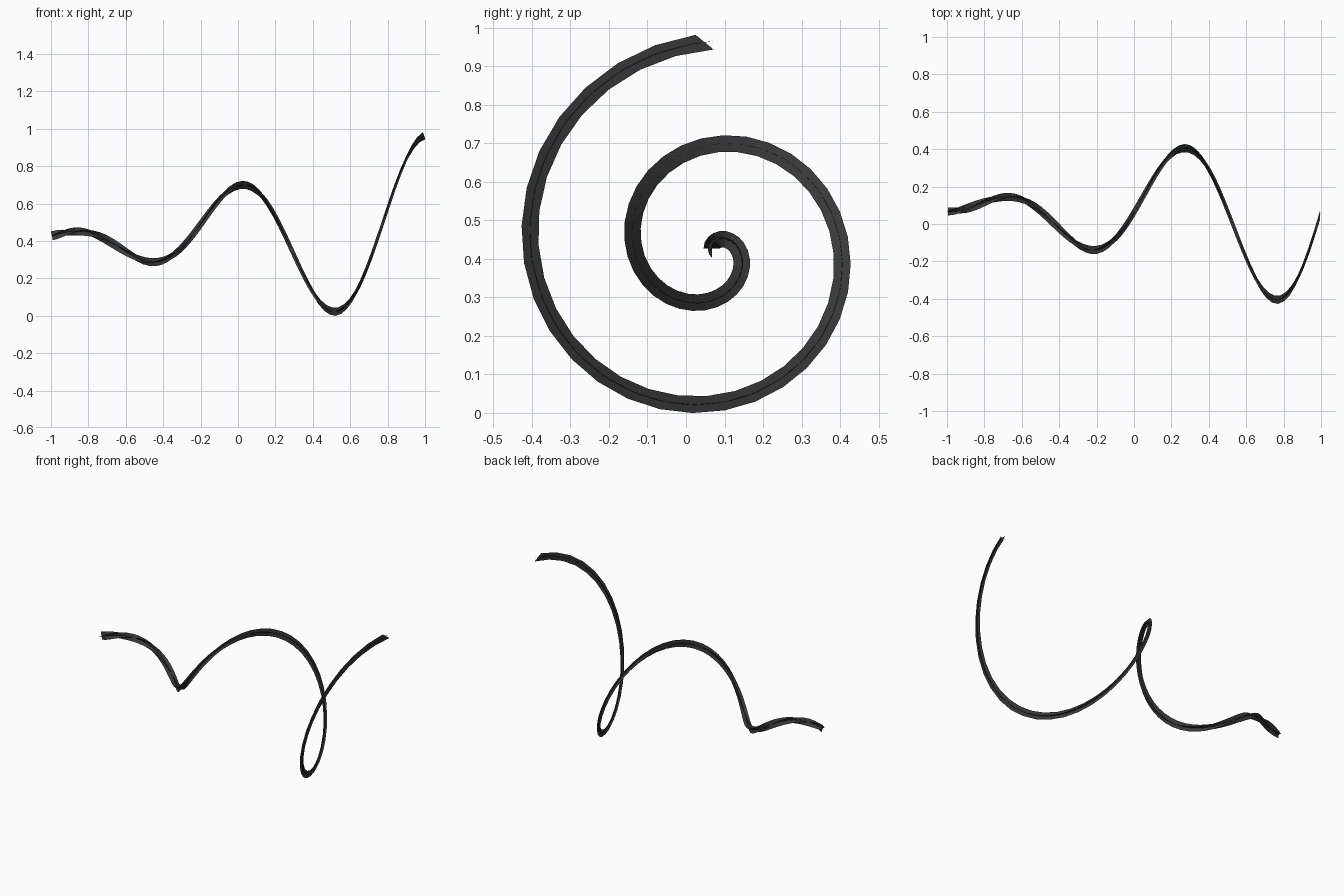
import bpy, math
from mathutils import Vector

if "Cube" in bpy.data.objects:
    bpy.data.objects.remove(bpy.data.objects["Cube"])

STEPS = 64                        # 32 segments per turn, two turns
CY, CZ, R_END = 0.067, 0.427, 0.536
TURN = math.radians(718)
BAND, FIN = 0.0215, 0.024         # half widths of the crossed strips

dark = bpy.data.materials.new("charcoal")
dark.diffuse_color = (0.04, 0.04, 0.04, 1)
dark.use_nodes = True
dark.node_tree.nodes["Principled BSDF"].inputs["Base Color"].default_value = dark.diffuse_color


def path(t):
    # conical spiral around the x axis, tip at x = -1
    a, r = TURN * t, R_END * t
    return Vector((-0.995 + 1.99 * t, CY + r * math.sin(a), CZ + r * math.cos(a)))


def strip(name, offset):
    verts, faces = [], []
    for i in range(STEPS + 1):
        t = i / STEPS
        p = path(t)
        tangent = (path(t + 1e-4) - path(t - 1e-4)).normalized()
        flat = Vector((0, tangent.y, tangent.z)).normalized()
        outward = Vector((0, -flat.z, flat.y))
        d = offset(t, tangent, flat, outward)
        verts += [p + d, p - d]
    for i in range(STEPS):
        a = 2 * i
        faces.append((a, a + 1, a + 3, a + 2))
    me = bpy.data.meshes.new(name)
    me.from_pydata(verts, [], faces)
    me.materials.append(dark)
    ob = bpy.data.objects.new(name, me)
    bpy.context.collection.objects.link(ob)


# wide ribbon facing along the axis, with its end cut on a slant
strip("spiral_band", lambda t, tan, flat, out:
      out * BAND - tan * 0.022 * min(1, 2 * t))

# narrow rib crossing the ribbon along its centre line
strip("spiral_rib", lambda t, tan, flat, out:
      flat * FIN - Vector((0.005 * (1 - t), 0, 0)))
